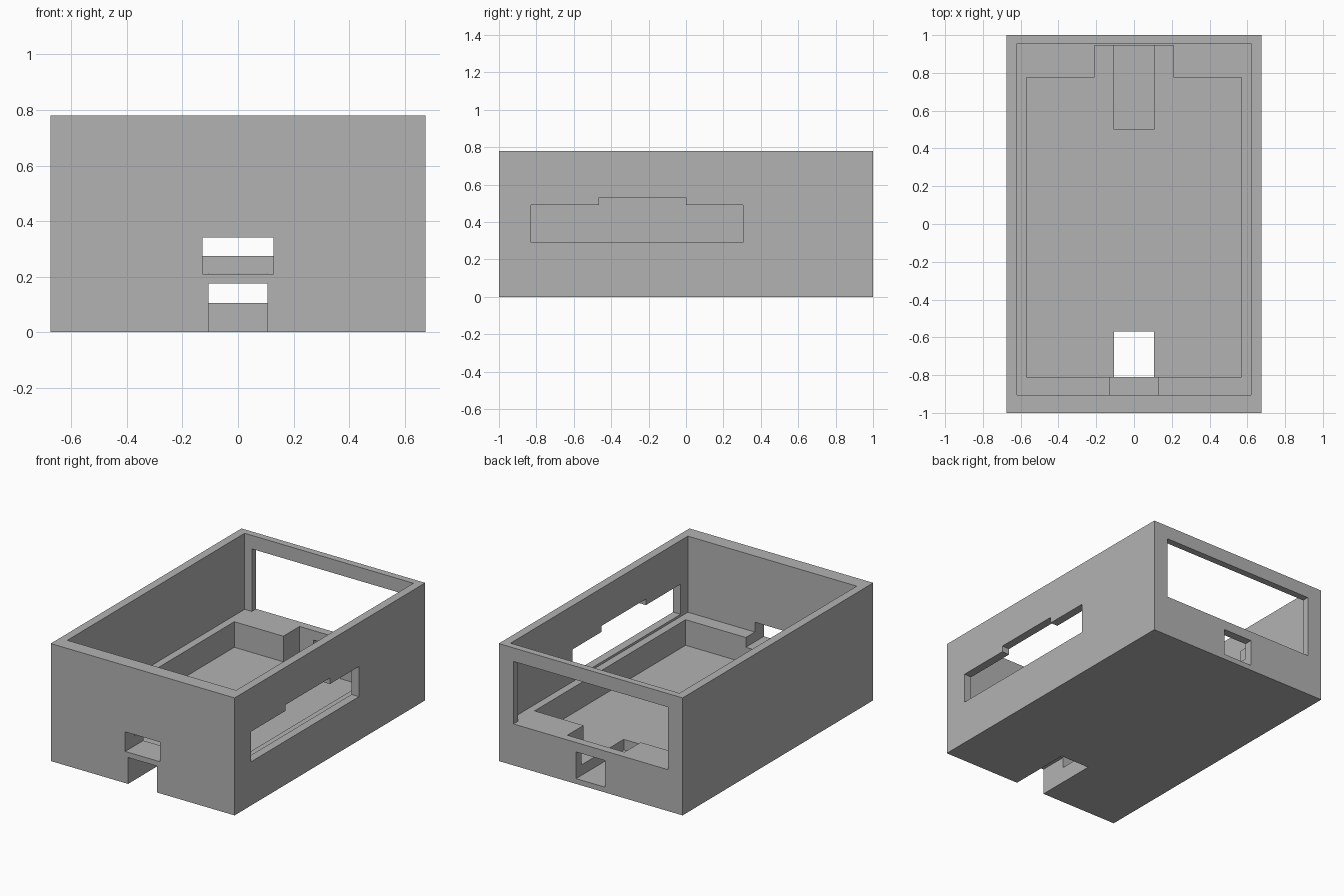
import bpy
import bmesh

if "Cube" in bpy.data.objects:
    bpy.data.objects.remove(bpy.data.objects["Cube"], do_unlink=True)

# Single plain grey
grey = bpy.data.materials.new("plain_grey")
grey.use_nodes = True
colour = (0.45, 0.45, 0.45, 1)
grey.diffuse_color = colour
grey.node_tree.nodes["Principled BSDF"].inputs["Base Color"].default_value = colour


def box(name, x, y, z):
    """Axis-aligned box from (low, high) ranges."""
    bm = bmesh.new()
    bmesh.ops.create_cube(bm, size=1)
    for v in bm.verts:
        v.co = [r[1] if c > 0 else r[0] for c, r in zip(v.co, (x, y, z))]
    mesh = bpy.data.meshes.new(name)
    bm.to_mesh(mesh)
    bm.free()
    mesh.materials.append(grey)
    obj = bpy.data.objects.new(name, mesh)
    bpy.context.collection.objects.link(obj)
    return obj


def wide(half):
    return (-half, half)


OUT = 1.2                       # beyond the outer walls
FLOOR, LEDGE = 0.105, 0.275     # inner levels

enclosure = box("enclosure", wide(0.675), wide(1), (0, 0.78))

cutters = [
    # Stepped interior
    box("upper_cavity", wide(0.62), (-0.905, 0.955), (LEDGE, OUT)),
    box("lower_pocket", wide(0.57), (-0.81, 0.775), (FLOOR, 0.5)),
    box("pocket_recess", wide(0.21), (0.7, 0.945), (FLOOR, 0.5)),
    # Front openings
    box("front_window", wide(0.128), (-OUT, -0.75), (0.21, 0.34)),
    box("front_floor_notch", wide(0.107), (-OUT, -0.57), (-0.1, 0.175)),
    # Back openings
    box("back_window", wide(0.567), (0.9, OUT), (LEDGE, 0.69)),
    box("back_channel", wide(0.107), (0.5, OUT), (0.035, 0.212)),
    # Side opening with raised middle
    box("side_window", (0.6, OUT), (-0.83, 0.305), (0.29, 0.49)),
    box("side_window_step", (0.6, OUT), (-0.465, 0), (0.4, 0.53)),
]

for cutter in cutters:
    mod = enclosure.modifiers.new(cutter.name, "BOOLEAN")
    mod.operation = "DIFFERENCE"
    mod.solver = "EXACT"
    mod.object = cutter

# Bake the cuts and drop the cutters
bpy.context.view_layer.update()
graph = bpy.context.evaluated_depsgraph_get()
result = bpy.data.meshes.new_from_object(enclosure.evaluated_get(graph))
enclosure.modifiers.clear()
enclosure.data = result
for cutter in cutters:
    bpy.data.objects.remove(cutter, do_unlink=True)
